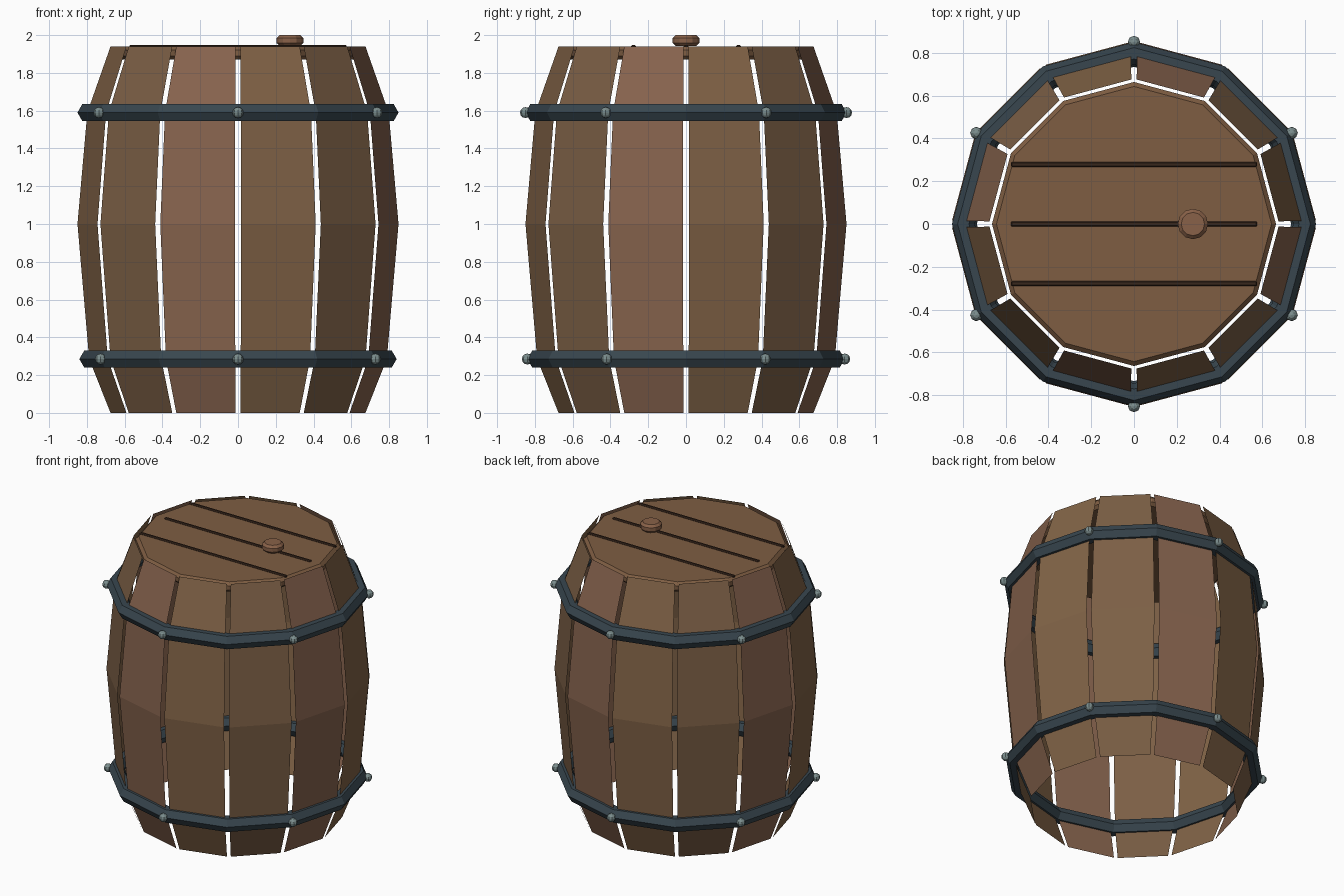
import bpy, bmesh
from math import sin, cos, pi, radians

if "Cube" in bpy.data.objects:
    bpy.data.objects.remove(bpy.data.objects["Cube"])


def material(name, rgb):
    m = bpy.data.materials.new(name)
    m.diffuse_color = (*rgb, 1)
    m.use_nodes = True
    m.node_tree.nodes["Principled BSDF"].inputs["Base Color"].default_value = m.diffuse_color
    return m


WOODS = [material("oak_yellow", (0.22, 0.125, 0.062)),
         material("oak_brown", (0.20, 0.115, 0.06)),
         material("oak_red", (0.24, 0.125, 0.075))]
LID = material("lid_wood", (0.21, 0.11, 0.055))
DARK = material("dark_wood", (0.04, 0.02, 0.012))
KNOB = material("knob_wood", (0.25, 0.12, 0.065))
IRON = material("iron", (0.04, 0.062, 0.078))
STEEL = material("rivet_metal", (0.2, 0.27, 0.27))


def finish(bm, name, mat):
    me = bpy.data.meshes.new(name)
    bm.to_mesh(me)
    bm.free()
    me.materials.append(mat)
    ob = bpy.data.objects.new(name, me)
    bpy.context.collection.objects.link(ob)
    return ob


def bevelled(ob, width, segments=1):
    mod = ob.modifiers.new("Bevel", 'BEVEL')
    mod.width, mod.segments = width, segments
    mod.limit_method = 'ANGLE'
    mod.angle_limit = radians(40)
    return ob


def cylinder(name, mat, sides, r, z0, z1, x=0):
    bm = bmesh.new()
    bmesh.ops.create_cone(bm, cap_ends=True, segments=sides, radius1=r, radius2=r, depth=z1 - z0)
    bmesh.ops.translate(bm, verts=bm.verts, vec=(x, 0, (z0 + z1) / 2))
    return finish(bm, name, mat)


# Staves: thin bent sheets with a narrow gap between neighbours
PROFILE = [(0.675, 0), (0.788, 0.285), (0.85, 1.0), (0.798, 1.59), (0.675, 1.94)]
GAP = radians(1.05)
for i in range(12):
    a0, a1 = i * pi / 6 + GAP, (i + 1) * pi / 6 - GAP
    bm = bmesh.new()
    rows = [[bm.verts.new((r * cos(a), r * sin(a), z)) for a in (a0, a1)] for r, z in PROFILE]
    for low, high in zip(rows, rows[1:]):
        bm.faces.new((low[0], low[1], high[1], high[0]))
    finish(bm, f"stave_{i + 1}", WOODS[i % 3])

# Iron hoops with six rivets each
for label, major, z in (("lower", 0.787, 0.285), ("upper", 0.797, 1.59)):
    bpy.ops.mesh.primitive_torus_add(major_segments=12, minor_segments=6, major_radius=major,
                                     minor_radius=0.053, location=(0, 0, z))
    hoop = bpy.context.object
    hoop.name = f"{label}_hoop"
    hoop.data.materials.append(IRON)
    for p in hoop.data.polygons:
        p.use_smooth = False
    for k in range(6):
        a = pi / 6 + k * pi / 3
        r = major + 0.053
        bm = bmesh.new()
        bmesh.ops.create_uvsphere(bm, u_segments=8, v_segments=6, radius=0.029)
        bmesh.ops.translate(bm, verts=bm.verts, vec=(r * cos(a), r * sin(a), z))
        finish(bm, f"{label}_rivet_{k + 1}", STEEL)

# Lid, plank seams and bung
bevelled(cylinder("lid", LID, 12, 0.663, 1.87, 1.94), 0.02)
for k, y in enumerate((-0.278, 0, 0.278)):
    bm = bmesh.new()
    bmesh.ops.create_cube(bm, size=1)
    bmesh.ops.scale(bm, verts=bm.verts, vec=(1.15, 0.025, 0.02))
    bmesh.ops.translate(bm, verts=bm.verts, vec=(0, y, 1.938))
    bevelled(finish(bm, f"lid_seam_{k + 1}", DARK), 0.006)
bevelled(cylinder("bung", KNOB, 12, 0.071, 1.942, 2.0, 0.275), 0.016)
